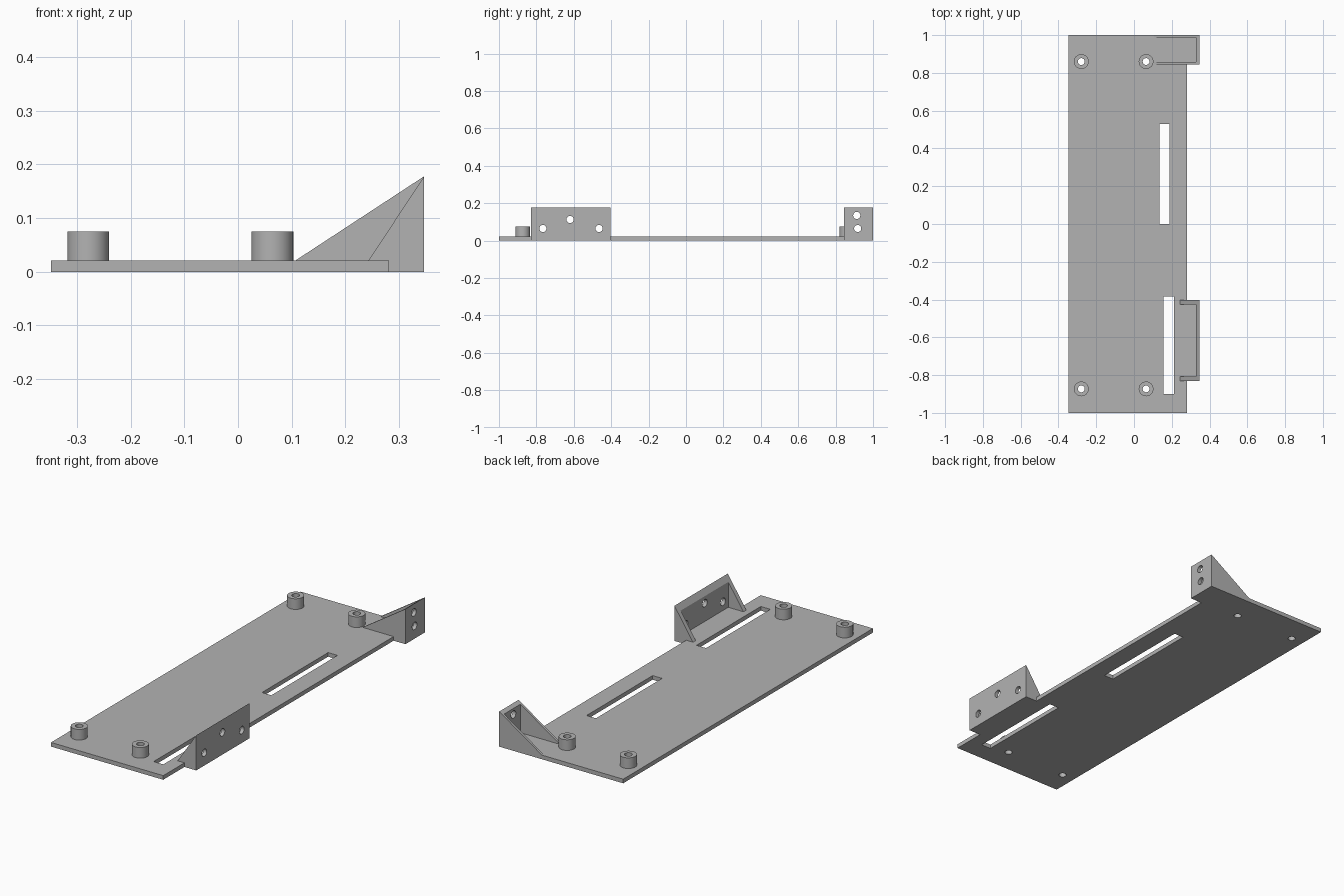
import bpy, bmesh
from mathutils import Matrix, Vector

if "Cube" in bpy.data.objects:
    bpy.data.objects.remove(bpy.data.objects["Cube"], do_unlink=True)

GREY = (0.45, 0.45, 0.45, 1)
grey = bpy.data.materials.new("plain grey")
grey.use_nodes = True
grey.diffuse_color = GREY
grey.node_tree.nodes["Principled BSDF"].inputs["Base Color"].default_value = GREY

THICK = 0.021
TOP = 0.178
EDGE = 0.281     # plate edge carrying the brackets
OUTER = 0.347    # outer face of the brackets
INNER = 0.328    # inner face of the bracket walls


def make_object(name, bm):
    bmesh.ops.recalc_face_normals(bm, faces=bm.faces)
    mesh = bpy.data.meshes.new(name)
    bm.to_mesh(mesh)
    bm.free()
    mesh.materials.append(grey)
    obj = bpy.data.objects.new(name, mesh)
    bpy.context.collection.objects.link(obj)
    return obj


def box(name, x0, x1, y0, y1, z0, z1):
    return prism(name, [(x0, z0), (x1, z0), (x1, z1), (x0, z1)], y0, y1)


def prism(name, profile, y0, y1):
    """Extrude an x-z profile along y."""
    bm = bmesh.new()
    face = bm.faces.new([bm.verts.new((x, y0, z)) for x, z in profile])
    moved = bmesh.ops.extrude_face_region(bm, geom=[face])["geom"]
    verts = [g for g in moved if isinstance(g, bmesh.types.BMVert)]
    bmesh.ops.translate(bm, verts=verts, vec=(0, y1 - y0, 0))
    return make_object(name, bm)


def cylinder(name, centre, radius, depth, axis="Z"):
    turn = Matrix.Rotation(1.5707963, 4, "Y") if axis == "X" else Matrix()
    bm = bmesh.new()
    bmesh.ops.create_cone(bm, cap_ends=True, segments=40, radius1=radius, radius2=radius,
                          depth=depth, matrix=Matrix.Translation(Vector(centre)) @ turn)
    return make_object(name, bm)


def cut(obj, cutters):
    bpy.context.view_layer.objects.active = obj
    for cutter in cutters:
        cutter.hide_render = True
        mod = obj.modifiers.new("cut", "BOOLEAN")
        mod.operation, mod.solver, mod.object = "DIFFERENCE", "EXACT", cutter
        bpy.ops.object.modifier_apply(modifier=mod.name)
        bpy.data.objects.remove(cutter, do_unlink=True)


def shade(obj):
    bpy.ops.object.select_all(action="DESELECT")
    obj.select_set(True)
    bpy.context.view_layer.objects.active = obj
    bpy.ops.object.shade_smooth_by_angle()


# Base plate with two slots and four screw holes
posts = [(x, y) for x in (-0.279, 0.064) for y in (-0.873, 0.86)]
plate = box("base_plate", -0.348, EDGE, -1, 1, 0, THICK)
cut(plate, [box("slot_cutter", 0.134, 0.187, 0, 0.53, -0.1, 0.1),
            box("slot_cutter", 0.157, 0.211, -0.9, -0.385, -0.1, 0.1)])
cut(plate, [cylinder("hole_cutter", (x, y, 0), 0.018, 0.4) for x, y in posts])
shade(plate)

# Hollow mounting posts
for x, y in posts:
    side = ("left" if x > 0 else "right") + ("_back" if y > 0 else "_front")
    height = 0.075 - THICK
    post = cylinder("post_" + side, (x, y, THICK + height / 2), 0.039, height)
    cut(post, [cylinder("hole_cutter", (x, y, 0), 0.018, 0.4)])
    shade(post)


# Wedge brackets: sloped side gussets, an outer wall and screw holes
def bracket(name, x0, y0, y1, wall, holes):
    profile = [(EDGE, 0), (OUTER, 0), (OUTER, TOP), (x0, THICK), (EDGE, THICK)]
    obj = prism(name, profile, y0, y1)
    cut(obj, [box("pocket_cutter", 0, INNER, y0 + wall, y1 - wall, THICK, 0.3)])
    cut(obj, [cylinder("hole_cutter", (OUTER, y, z), 0.019, 0.12, "X") for y, z in holes])
    shade(obj)


bracket("front_bracket", 0.243, -0.83, -0.403, 0.023,
        [(-0.765, 0.065), (-0.62, 0.113), (-0.465, 0.065)])
bracket("back_bracket", 0.107, 0.845, 1.0, 0.012, [(0.913, 0.135), (0.918, 0.065)])
